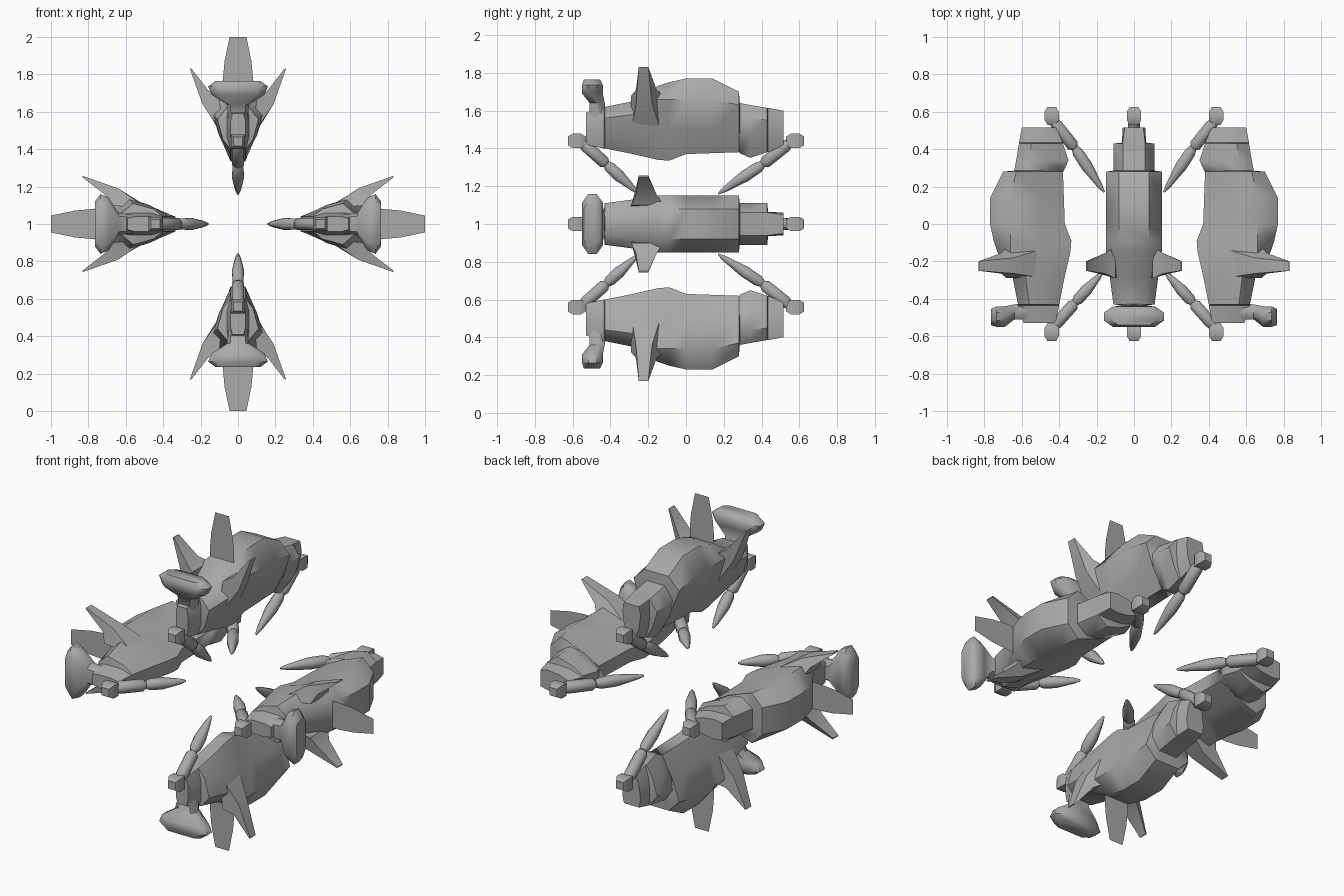
import bpy
import math
from mathutils import Vector

cube = bpy.data.objects.get("Cube")
if cube:
    bpy.data.objects.remove(cube, do_unlink=True)

# One plain grey for everything
grey = bpy.data.materials.new("hull_grey")
grey.use_nodes = True
COLOR = (0.4, 0.4, 0.4, 1)
grey.diffuse_color = COLOR
grey.node_tree.nodes["Principled BSDF"].inputs["Base Color"].default_value = COLOR

SIDES = ("top", "left", "bottom", "right")


def place(name, verts, faces, smooth=50):
    """Make a part once and share it between the four craft around the y axis."""
    mesh = bpy.data.meshes.new(name)
    mesh.from_pydata(verts, [], faces)
    mesh.materials.append(grey)
    for index, side in enumerate(SIDES):
        part = bpy.data.objects.new(f"{side}_{name}", mesh)
        bpy.context.collection.objects.link(part)
        part.location.z = 1
        part.rotation_euler.y = index * math.pi / 2
        if index == 0:
            bpy.ops.object.select_all(action="DESELECT")
            part.select_set(True)
            bpy.context.view_layer.objects.active = part
            bpy.ops.object.shade_smooth_by_angle(angle=math.radians(smooth))


def loft(name, rings, smooth=50):
    """Bridge equal rings of points and cap both ends, with outward faces."""
    n = len(rings[0])
    verts = [Vector(p) for ring in rings for p in ring]
    faces = [tuple(range(n)), tuple(range(len(verts) - n, len(verts)))[::-1]]
    for k in range(len(rings) - 1):
        for i in range(n):
            j = (i + 1) % n
            faces.append((k * n + i, k * n + n + i, k * n + n + j, k * n + j))
    # Signed volume tells whether the winding must be turned round
    volume = 0
    for f in faces:
        for a, b in zip(f[1:], f[2:]):
            volume += verts[f[0]].dot(verts[a].cross(verts[b]))
    if volume < 0:
        faces = [f[::-1] for f in faces]
    place(name, verts, faces, smooth)


def tube(name, start, end, stations, sides=8):
    """Round bar in the x = 0 plane; stations are (fraction, radius)."""
    start, end = Vector((0, *start)), Vector((0, *end))
    across = Vector((1, 0, 0))
    other = (end - start).normalized().cross(across)
    rings = []
    for fraction, radius in stations:
        centre = start.lerp(end, fraction)
        angles = [2 * math.pi * (i + 0.5) / sides for i in range(sides)]
        rings.append([centre + radius * (math.cos(a) * across + math.sin(a) * other)
                      for a in angles])
    loft(name, rings)


# Hull: y, then (half width, height) at crown, shoulder, flank and keel
hull = [
    (-.53, (.03, .59), (.04, .55), (.04, .47), (.03, .42)),
    (-.435, (.05, .62), (.06, .57), (.06, .47), (.04, .40)),
    (-.43, (.06, .62), (.11, .56), (.08, .45), (.04, .40)),
    (-.28, (.07, .65), (.13, .58), (.1, .47), (.04, .37)),
    (-.15, (.08, .73), (.15, .66), (.11, .5), (.04, .34)),
    (-.09, (.08, .75), (.15, .66), (.1, .5), (.04, .335)),
    (0, (.08, .77), (.15, .66), (.1, .5), (.04, .37)),
    (.14, (.08, .77), (.15, .66), (.1, .5), (.04, .375)),
    (.28, (.08, .7), (.15, .63), (.1, .5), (.04, .38)),
    (.285, (.06, .64), (.11, .57), (.1, .48), (.04, .375)),
    (.34, (.06, .63), (.11, .56), (.09, .47), (.04, .35)),
    (.43, (.06, .615), (.11, .55), (.08, .45), (.04, .38)),
    (.435, (.06, .615), (.065, .55), (.06, .46), (.035, .38)),
    (.515, (.05, .6), (.06, .55), (.05, .47), (.03, .415)),
]
loft("hull", [[(x, y, z) for x, z in half] + [(-x, y, z) for x, z in half[::-1]]
              for y, *half in hull])

# Hammer head on a short neck: height, half width, front, back
head = [(.56, .05, -.51, -.42), (.64, .06, -.51, -.43), (.69, .14, -.55, -.44),
        (.735, .16, -.55, -.44), (.765, .12, -.54, -.455)]
rings = []
for z, w, front, back in head:
    mid, depth = (front + back) / 2, (back - front) / 2
    corners = [(1, .4), (.7, 1), (-.7, 1), (-1, .4), (-1, -.4), (-.7, -1), (.7, -1), (1, -.4)]
    rings.append([(w * u, mid + depth * v, z) for u, v in corners])
loft("head", rings)

# Swept side fins growing out of the flanks
for side, s in (("left", 1), ("right", -1)):
    root = [(.08, -.29, .48), (.09, -.13, .48), (.1, -.12, .68), (.1, -.29, .68)]
    base = [(.19, -.265, .64), (.185, -.18, .64), (.155, -.155, .71), (.155, -.265, .71)]
    tip = [(.257, -.25, .83), (.257, -.2, .83), (.25, -.2, .832), (.25, -.25, .832)]
    loft(f"{side}_fin", [[(s * x, y, z) for x, y, z in ring] for ring in (root, base, tip)])

# Flat crosswise dorsal plate
outline = [(.08, .7), (.08, .78), (.072, .87), (.045, 1)]
plate = [(x, -.15, z) for x, z in outline] + [(-x, -.15, z) for x, z in outline[::-1]]
place("dorsal_plate", plate, [tuple(range(len(plate)))])

# Arms at both ends: blocky joint, upper arm and pointed forearm
for end, s, elbow, tip in (("front", -1, (-.42, .315), (-.255, .165)),
                           ("rear", 1, (.405, .315), (.17, .16))):
    blocks = [(.53, .022), (.555, .038), (.6, .038), (.625, .024)]
    loft(f"{end}_joint", [[(u * w, s * y, .44 + v * w) for u, v in
                           ((1, 1), (-1, 1), (-1, -1), (1, -1))] for y, w in blocks])
    tube(f"{end}_upper_arm", (s * .555, .435), elbow, [(0, .025), (.2, .035), (.9, .035), (1, .02)])
    tube(f"{end}_forearm", elbow, tip, [(0, .022), (.1, .032), (.4, .034), (.85, .016), (1, .005)])
